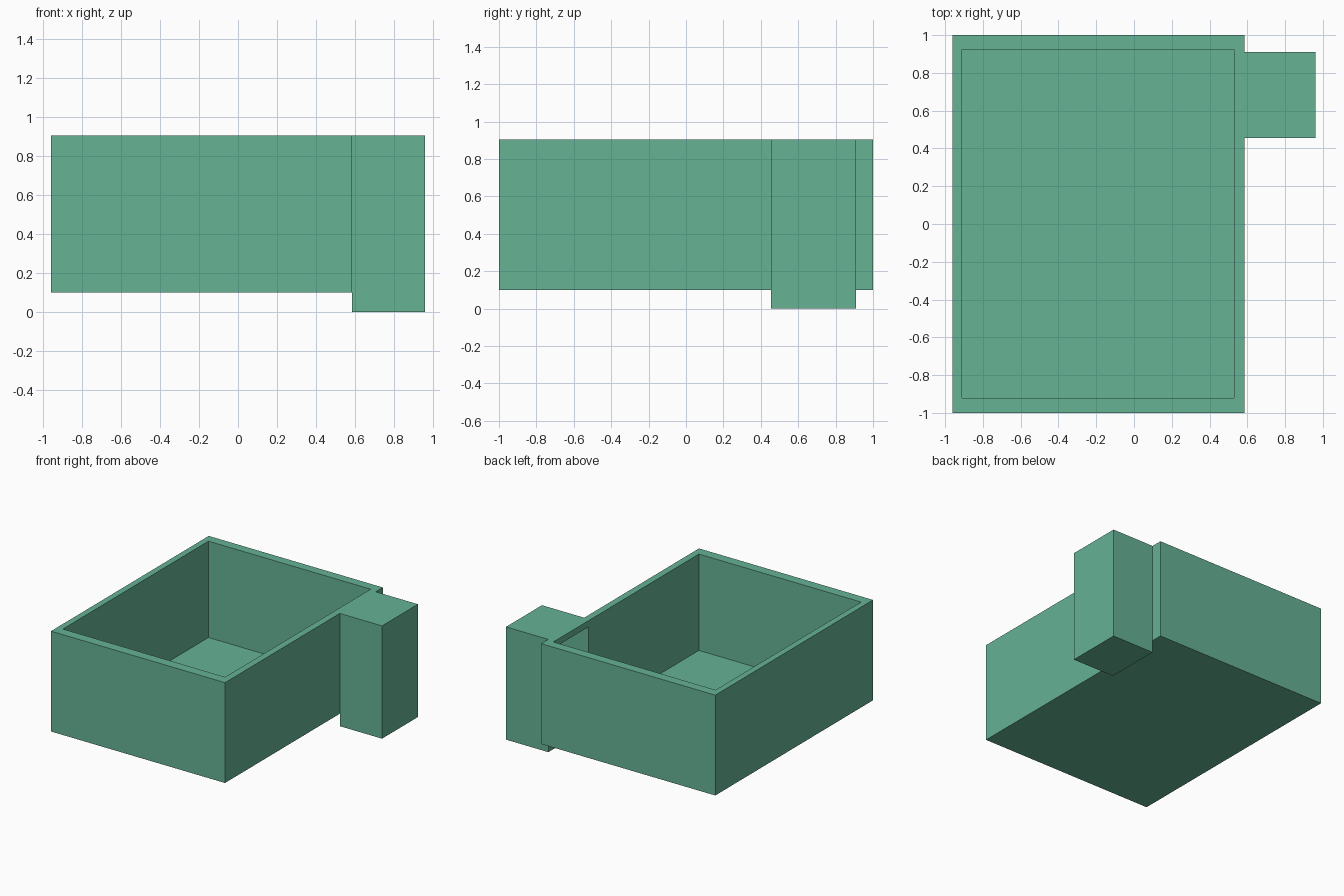
import bpy
from mathutils import Vector

cube = bpy.data.objects.get("Cube")
if cube:
    bpy.data.objects.remove(cube, do_unlink=True)

green = bpy.data.materials.new("sea green")
green.use_nodes = True
colour = (0.133, 0.445, 0.30, 1)
green.diffuse_color = colour
for node in green.node_tree.nodes:
    if node.type == 'BSDF_PRINCIPLED':
        node.inputs["Base Color"].default_value = colour


def box(name, low, high):
    """Axis-aligned box between two opposite corners."""
    low, high = Vector(low), Vector(high)
    bpy.ops.mesh.primitive_cube_add(size=1, location=(low + high) / 2)
    obj = bpy.context.object
    obj.name = name
    obj.scale = high - low
    bpy.ops.object.transform_apply(location=True, rotation=False, scale=True)
    obj.data.materials.append(green)
    return obj


def combine(target, tool, operation):
    """Apply a boolean and discard the tool object."""
    mod = target.modifiers.new(operation.lower(), 'BOOLEAN')
    mod.operation = operation
    mod.solver = 'EXACT'
    mod.object = tool
    bpy.context.view_layer.objects.active = target
    bpy.ops.object.modifier_apply(modifier=mod.name)
    bpy.data.objects.remove(tool, do_unlink=True)


FLOOR = 0.132

# Open basin with thin walls and floor
basin = box("basin", (-0.96, -1, 0.1), (0.585, 1, 0.905))
combine(basin, box("basin_cutter", (-0.91, -0.92, FLOOR), (0.53, 0.925, 1.2)), 'DIFFERENCE')

# Side chamber, flush with the rim and reaching below the basin
combine(basin, box("side_chamber", (0.585, 0.455, 0), (0.96, 0.91, 0.905)), 'UNION')

# Hollow of the chamber, opening through the basin wall
combine(basin, box("opening_cutter", (0.4, 0.48, FLOOR), (0.935, 0.885, 0.855)), 'DIFFERENCE')
